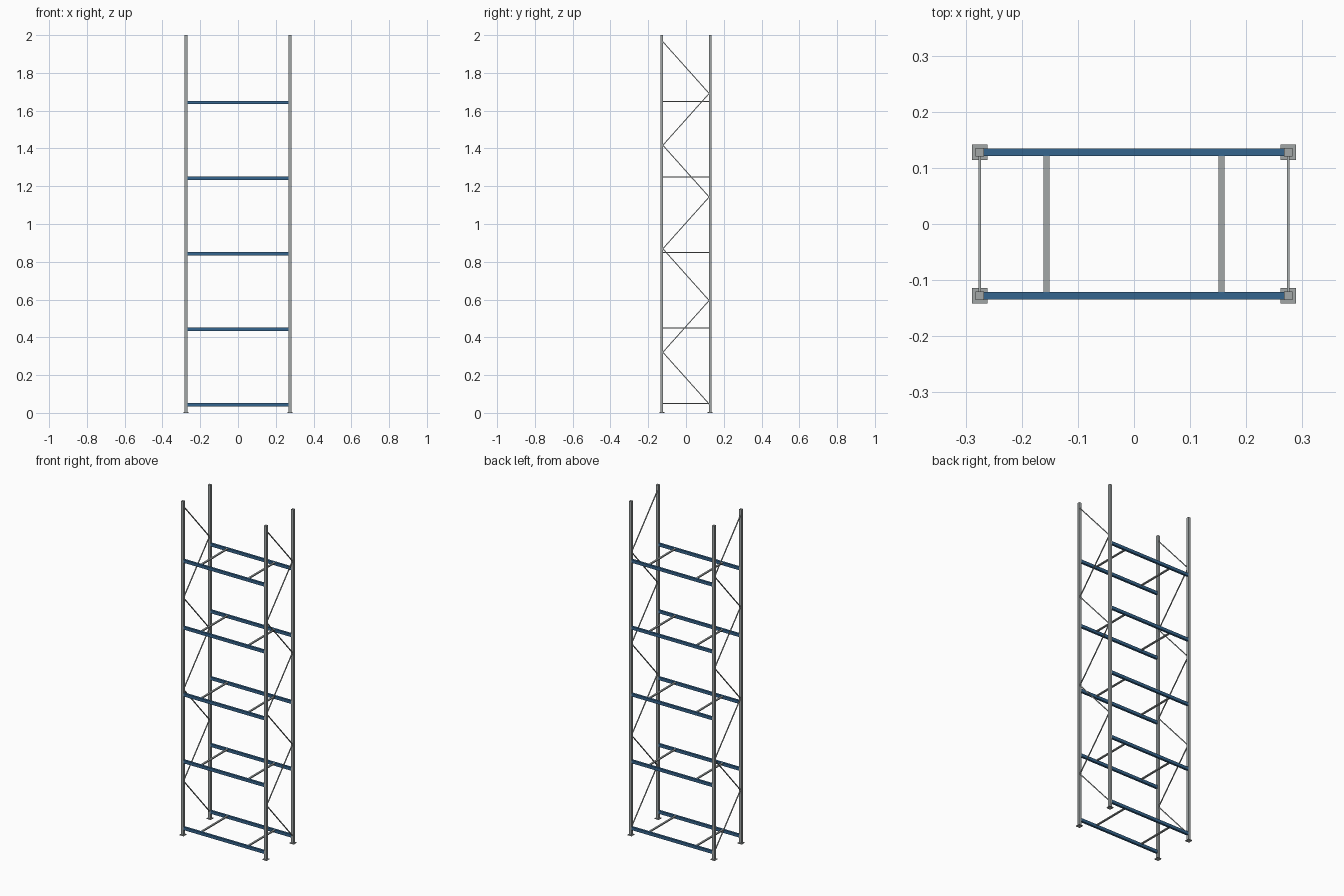
import bpy
from mathutils import Vector

cube = bpy.data.objects.get("Cube")
if cube:
    bpy.data.objects.remove(cube, do_unlink=True)


def material(name, rgb):
    m = bpy.data.materials.new(name)
    m.use_nodes = True
    m.diffuse_color = (*rgb, 1)
    m.node_tree.nodes["Principled BSDF"].inputs["Base Color"].default_value = (*rgb, 1)
    return m


steel = material("galvanised_steel", (0.36, 0.39, 0.39))
blue = material("blue_paint", (0.035, 0.13, 0.27))


def box(name, centre, size, mat):
    bpy.ops.mesh.primitive_cube_add(size=1, location=centre)
    ob = bpy.context.object
    ob.name = name
    ob.scale = size
    bpy.ops.object.transform_apply(location=False, rotation=False, scale=True)
    ob.data.materials.append(mat)
    return ob


def strut(name, a, b, thickness, mat):
    a, b = Vector(a), Vector(b)
    d = b - a
    ob = box(name, (a + b) / 2, (thickness, thickness, d.length), mat)
    ob.rotation_euler = d.to_track_quat("Z", "X").to_euler()
    return ob


POST_X, POST_Y = 0.275, 0.128
POST = 0.015
LEVELS = [0.043 + 0.4 * i for i in range(5)]
BRACE_TOP, BRACE_STEP = 1.965, 0.274
sides = (("right", -1), ("left", 1))

for side, sx in sides:
    x = sx * POST_X
    # Uprights and foot plates
    for end, sy in (("front", -1), ("back", 1)):
        y = sy * POST_Y
        box(f"{end}_{side}_post", (x, y, 1), (POST, POST, 2), steel)
        box(f"{end}_{side}_foot", (x, y, 0.002), (0.027, 0.027, 0.004), steel)

    # Zigzag bracing of the end frame
    reach = POST_Y - POST / 2 + 0.002
    for i in range(7):
        y = -reach if i % 2 == 0 else reach
        z = BRACE_TOP - i * BRACE_STEP
        strut(f"{side}_brace_{i + 1}", (x, y, z), (x, -y, z - BRACE_STEP), 0.005, steel)

for n, z in enumerate(LEVELS, 1):
    # Long shelf beams
    for end, sy in (("front", -1), ("back", 1)):
        box(f"{end}_beam_{n}", (0, sy * POST_Y, z), (2 * POST_X - POST, 0.013, 0.018), blue)
    # Cross bars between the beams
    for side, sx in sides:
        box(f"{side}_crossbar_{n}", (sx * 0.156, 0, z + 0.006),
            (0.011, 2 * POST_Y - 0.013, 0.006), steel)
